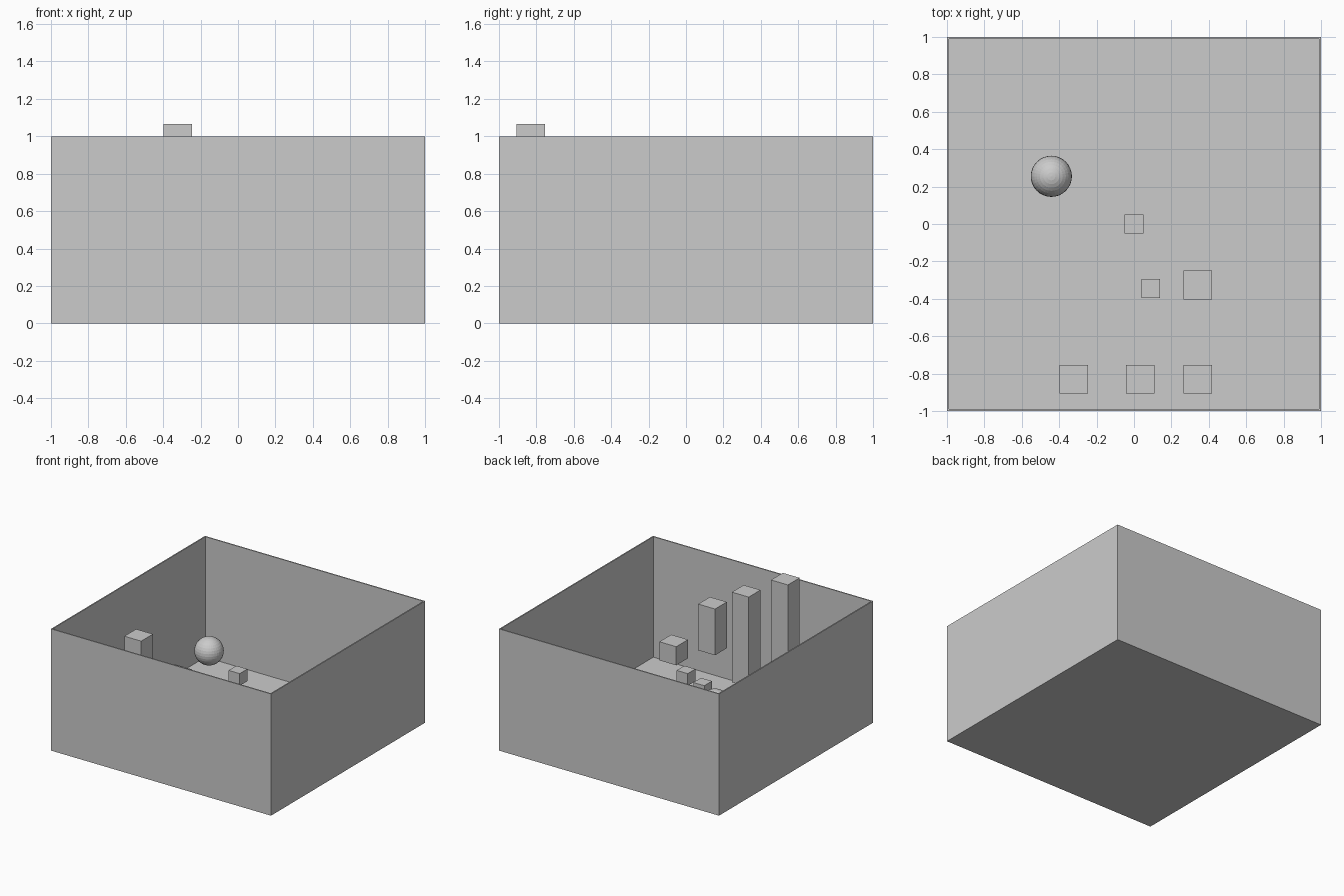
import bpy

if "Cube" in bpy.data.objects:
    bpy.data.objects.remove(bpy.data.objects["Cube"])


def box(name, x0, x1, y0, y1, z0, z1):
    """Axis-aligned box from its limits."""
    bpy.ops.mesh.primitive_cube_add(
        size=1, location=((x0 + x1) / 2, (y0 + y1) / 2, (z0 + z1) / 2))
    ob = bpy.context.object
    ob.name = name
    ob.scale = (x1 - x0, y1 - y0, z1 - z0)
    bpy.ops.object.transform_apply(location=False, rotation=False, scale=True)
    return ob


def block(name, x, y, width, z0, z1):
    """Square block standing at (x, y) between two heights."""
    h = width / 2
    return box(name, x - h, x + h, y - h, y + h, z0, z1)


# Open-topped room: thin floor and four thin walls
T = 0.01
box("floor", -1, 1, -1, 1, 0, T)
box("front_wall", -1, 1, -1, -1 + T, T, 1)
box("back_wall", -1, 1, 1 - T, 1, T, 1)
box("left_wall", -1, -1 + T, -1 + T, 1 - T, T, 1)
box("right_wall", 1 - T, 1, -1 + T, 1 - T, T, 1)

# Row of floating bars along the front wall, then the floating cubes
block("tall_bar", -0.322, -0.83, 0.153, T, 1.065)
block("middle_bar", 0.034, -0.83, 0.153, 0.13, 0.87)
block("short_bar", 0.34, -0.83, 0.153, 0.31, 0.69)
block("large_cube", 0.34, -0.326, 0.153, 0.42, 0.573)
block("centre_cube", 0, 0, 0.1, 0.45, 0.55)
block("low_cube", 0.09, -0.345, 0.1, 0.195, 0.295)

# Faceted floating ball
bpy.ops.mesh.primitive_uv_sphere_add(
    segments=32, ring_count=16, radius=0.11, location=(-0.442, 0.255, 0.49))
bpy.context.object.name = "ball"
